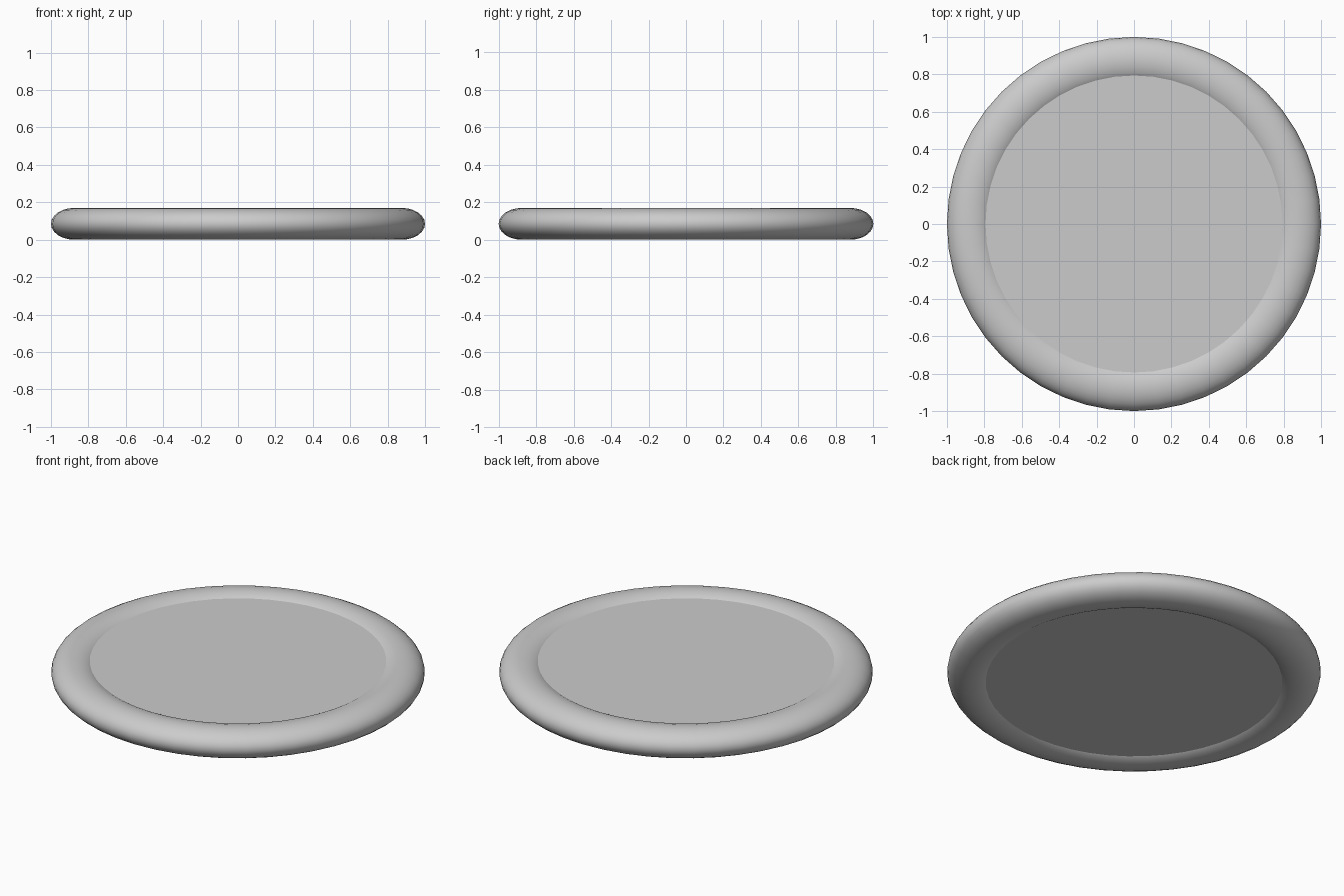
import bpy
import math

cube = bpy.data.objects.get("Cube")
if cube:
    bpy.data.objects.remove(cube, do_unlink=True)

SEGMENTS = 48
RIM_RADIUS = 0.875      # centre line of the rim
RIM_HALF_WIDTH = 0.125
RIM_HALF_HEIGHT = 0.085
DISC_HALF_HEIGHT = 0.064


def finish(name):
    obj = bpy.context.object
    obj.name = name
    bpy.ops.object.transform_apply(location=False, rotation=False, scale=True)
    bpy.ops.object.shade_smooth_by_angle(angle=math.radians(35))
    return obj


# Rounded rim: a ring with an oval cross-section
bpy.ops.mesh.primitive_torus_add(
    major_segments=SEGMENTS, minor_segments=24,
    major_radius=RIM_RADIUS, minor_radius=RIM_HALF_WIDTH,
    location=(0, 0, RIM_HALF_HEIGHT))
bpy.context.object.scale.z = RIM_HALF_HEIGHT / RIM_HALF_WIDTH
finish("rim")

# Flat disc, slightly recessed on both faces, with its edge buried in the rim
bpy.ops.mesh.primitive_cylinder_add(
    vertices=SEGMENTS, radius=RIM_RADIUS, depth=2 * DISC_HALF_HEIGHT,
    location=(0, 0, RIM_HALF_HEIGHT))
finish("centre_disc")
